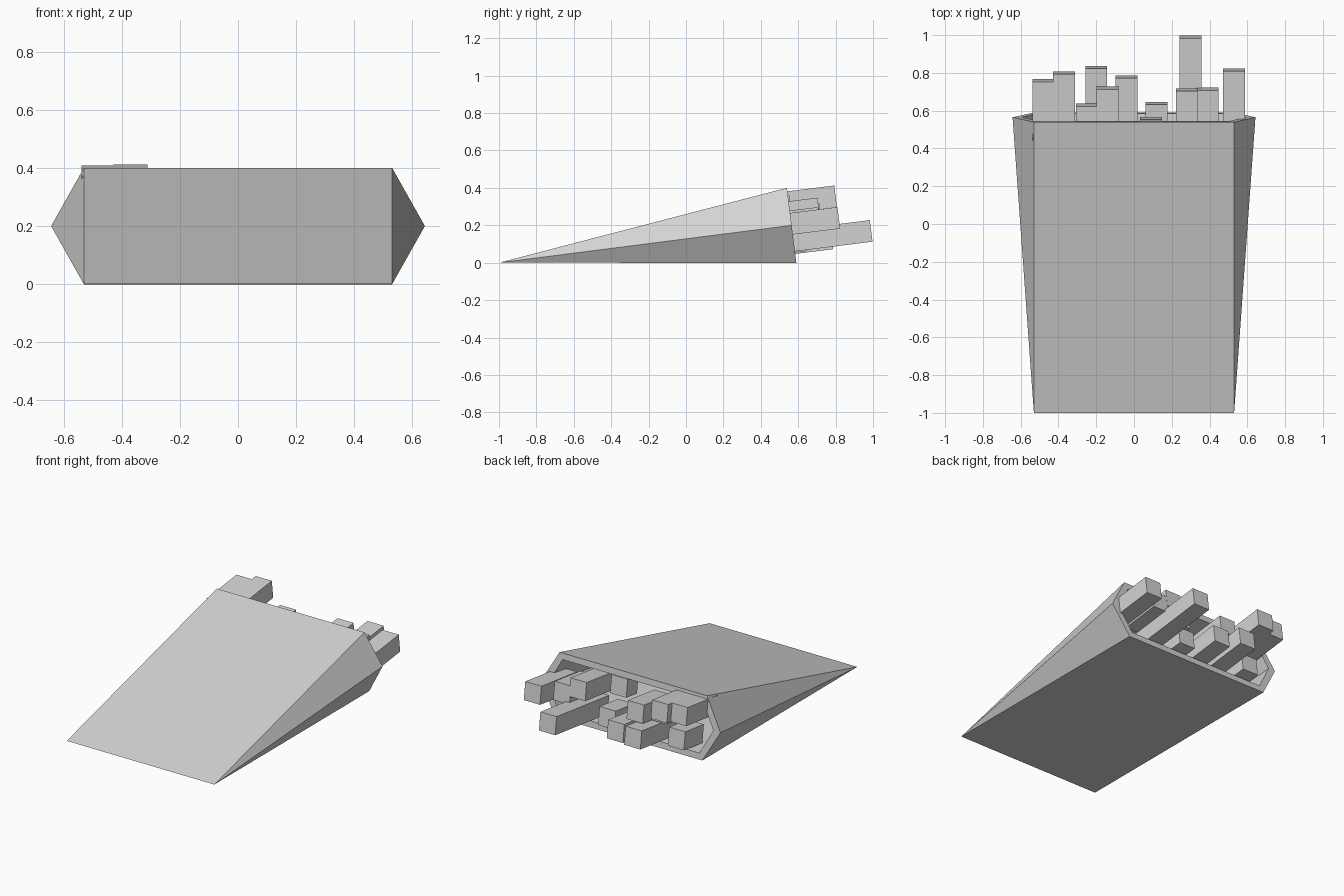
import bpy, bmesh, math
from mathutils import Vector, Matrix

cube = bpy.data.objects.get("Cube")
if cube:
    bpy.data.objects.remove(cube, do_unlink=True)

grey = bpy.data.materials.new("plain grey")
grey.use_nodes = True
grey.diffuse_color = (0.65, 0.65, 0.65, 1)
grey.node_tree.nodes["Principled BSDF"].inputs["Base Color"].default_value = grey.diffuse_color


def finish(name, bm):
    bmesh.ops.recalc_face_normals(bm, faces=bm.faces)
    mesh = bpy.data.meshes.new(name)
    bm.to_mesh(mesh)
    bm.free()
    mesh.materials.append(grey)
    obj = bpy.data.objects.new(name, mesh)
    bpy.context.collection.objects.link(obj)
    return obj


TILT = math.atan2(0.05, 0.4)          # lean of the pouch axis
MOUTH = Vector((0, 0.565, 0.2))       # centre of the opening


def hexagon(bm, narrow, wide, half_height):
    """Six-sided ring in the plane of the opening."""
    up = Vector((0, -math.sin(TILT), math.cos(TILT)))
    ring = [(narrow, 1), (wide, 0), (narrow, -1), (-narrow, -1), (-wide, 0), (-narrow, 1)]
    return [bm.verts.new(MOUTH + Vector((x, 0, 0)) + up * (half_height * s)) for x, s in ring]


def wedge_skin(bm, ring, half_width, y, z):
    """Walls running from a ring to a straight closing edge."""
    left, right = [bm.verts.new((s * half_width, y, z)) for s in (1, -1)]
    tips = [left, left, left, right, right, right]
    for i in range(6):
        j = (i + 1) % 6
        corners = [ring[i], ring[j], tips[j], tips[i]]
        bm.faces.new(list(dict.fromkeys(corners)))


# Pouch: outer wedge, flat rim and hollow inside
bm = bmesh.new()
outer = hexagon(bm, 0.53, 0.643, 0.202)
inner = hexagon(bm, 0.505, 0.592, 0.162)
wedge_skin(bm, outer, 0.53, -1.0, 0.0)
wedge_skin(bm, inner, 0.50, -0.7, 0.035)
for i in range(6):
    j = (i + 1) % 6
    bm.faces.new((outer[i], outer[j], inner[j], inner[i]))
finish("pouch", bm)

# Sticks: x centre, y and z of the end centre
STICKS = [
    (-0.48, 0.76, 0.35), (-0.37, 0.80, 0.355), (-0.20, 0.83, 0.15),
    (-0.25, 0.63, 0.25), (-0.14, 0.72, 0.26), (-0.04, 0.78, 0.13),
    (0.12, 0.64, 0.12), (0.28, 0.71, 0.29), (0.30, 0.99, 0.17),
    (0.39, 0.715, 0.24), (0.53, 0.817, 0.24), (-0.38, 0.64, 0.12),
    (0.09, 0.56, 0.305),
]
SIZE, START = 0.116, 0.45
turn = Matrix.Rotation(TILT, 4, 'X')
for n, (x, y, z) in enumerate(STICKS, 1):
    length = (y - START) / math.cos(TILT)
    bm = bmesh.new()
    bmesh.ops.create_cube(bm, size=1)
    place = (Matrix.Translation((x, y, z)) @ turn
             @ Matrix.Translation((0, -length / 2, 0))
             @ Matrix.Diagonal((SIZE, length, SIZE, 1)))
    bm.transform(place)
    finish(f"stick_{n}", bm)
